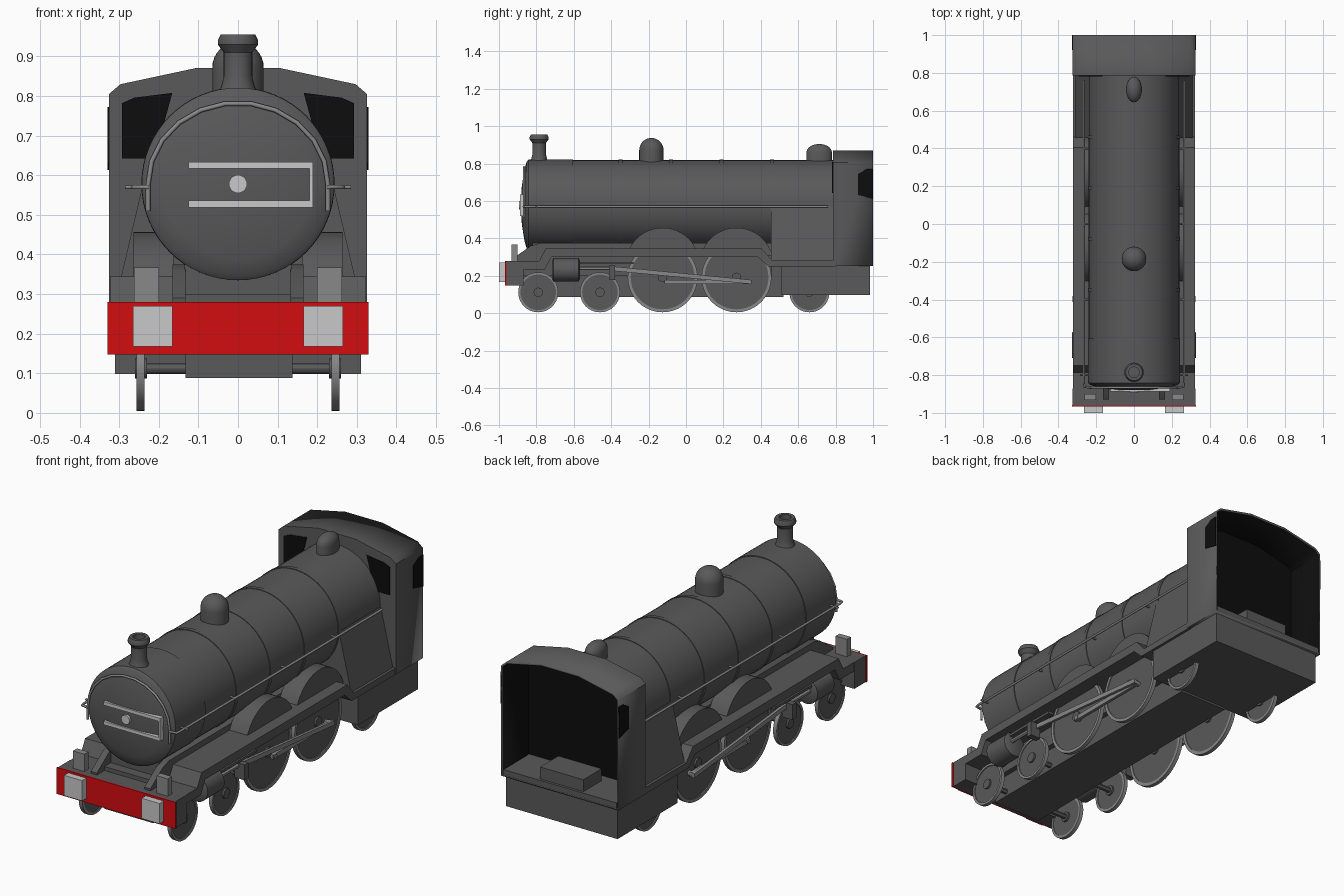
import bpy, bmesh, math
from mathutils import Vector

if "Cube" in bpy.data.objects:
    bpy.data.objects.remove(bpy.data.objects["Cube"])


def material(name, rgb):
    m = bpy.data.materials.new(name)
    m.diffuse_color = (*rgb, 1)
    m.use_nodes = True
    m.node_tree.nodes["Principled BSDF"].inputs["Base Color"].default_value = m.diffuse_color
    return m


GREY = material("dark grey", (0.1, 0.1, 0.1))
STEEL = material("steel grey", (0.25, 0.25, 0.25))
PALE = material("pale grey", (0.58, 0.58, 0.58))
RED = material("red", (0.65, 0.004, 0.005))
BLACK = material("black", (0.004, 0.004, 0.004))


def finish(name, bm, mat, mirror=False):
    bmesh.ops.recalc_face_normals(bm, faces=bm.faces)
    me = bpy.data.meshes.new(name)
    bm.to_mesh(me)
    bm.free()
    ob = bpy.data.objects.new(name, me)
    bpy.context.collection.objects.link(ob)
    me.materials.append(mat)
    if mirror:
        ob.modifiers.new("mirror", 'MIRROR').use_mirror_merge = False
    return ob


def prism(name, pts, axis, a, b, mat=GREY, mirror=False):
    """Extrude a profile along x (points are y, z) or y (points are x, z)."""
    bm = bmesh.new()

    def place(p, t):
        return (t, p[0], p[1]) if axis == 'X' else (p[0], t, p[1])
    r0 = [bm.verts.new(place(p, a)) for p in pts]
    r1 = [bm.verts.new(place(p, b)) for p in pts]
    n = len(pts)
    bm.faces.new(r0)
    bm.faces.new(r1)
    for i in range(n):
        bm.faces.new((r0[i], r0[(i + 1) % n], r1[(i + 1) % n], r1[i]))
    return finish(name, bm, mat, mirror)


def box(name, x0, x1, y0, y1, z0, z1, mat=GREY, mirror=False):
    return prism(name, [(y0, z0), (y1, z0), (y1, z1), (y0, z1)], 'X', x0, x1, mat, mirror)


def lathe(name, profile, center, axis, mat=GREY, n=48, mirror=False, closed=False):
    """Revolve (radius, distance) points about an axis through center."""
    bm = bmesh.new()
    rings = []
    for r, t in profile:
        ring = []
        for i in range(n):
            a = 2 * math.pi * i / n
            u, v = r * math.cos(a), r * math.sin(a)
            co = {'X': (t, u, v), 'Y': (u, t, v), 'Z': (u, v, t)}[axis]
            ring.append(bm.verts.new(Vector(co) + Vector(center)))
        rings.append(ring)
    pairs = list(zip(rings, rings[1:]))
    if closed:
        pairs.append((rings[-1], rings[0]))
    for p, q in pairs:
        for i in range(n):
            j = (i + 1) % n
            bm.faces.new((p[i], p[j], q[j], q[i]))
    if not closed:
        bm.faces.new(rings[0])
        bm.faces.new(rings[-1])
    return finish(name, bm, mat, mirror)


def tube(name, pts, radius, mat=STEEL):
    cu = bpy.data.curves.new(name, 'CURVE')
    cu.dimensions = '3D'
    cu.bevel_depth = radius
    cu.bevel_resolution = 1
    cu.use_fill_caps = True
    sp = cu.splines.new('POLY')
    sp.points.add(len(pts) - 1)
    for p, co in zip(sp.points, pts):
        p.co = (*co, 1)
    cu.materials.append(mat)
    ob = bpy.data.objects.new(name, cu)
    bpy.context.collection.objects.link(ob)


# Boiler, smokebox and bands
CZ = 0.578
lathe("boiler", [(0.24, -0.62), (0.24, 0.79)], (0, 0, CZ), 'Y', n=64)
lathe("smokebox", [(0.01, -0.882), (0.1, -0.878), (0.19, -0.864), (0.232, -0.852),
                   (0.243, -0.842), (0.244, -0.605)], (0, 0, CZ), 'Y', n=64)
for y in (-0.35, -0.08, 0.19, 0.46):
    lathe("boiler_band", [(0.238, y - 0.01), (0.243, y - 0.01), (0.243, y + 0.01),
                          (0.238, y + 0.01)], (0, 0, CZ), 'Y', n=64, closed=True)

# Smokebox door fittings
for z in (0.527, 0.625):
    box("door_strap", -0.125, 0.19, -0.888, -0.862, z - 0.008, z + 0.009, PALE)
box("door_strap_end", 0.181, 0.19, -0.888, -0.862, 0.527, 0.625, PALE)
lathe("door_knob", [(0.023, -0.893), (0.023, -0.87)], (0, 0, CZ), 'Y', PALE, 24)

# Chimney and domes
lathe("chimney", [(0.052, 0.80), (0.042, 0.825), (0.036, 0.85), (0.036, 0.91), (0.051, 0.93),
                  (0.051, 0.94), (0.044, 0.955), (0.028, 0.955), (0.028, 0.93)],
      (0, -0.785, 0), 'Z', n=32)
arc = [(0.065 * math.cos(a), 0.872 + 0.065 * math.sin(a))
       for a in [math.pi / 2 * k / 8 for k in range(8)]] + [(0.003, 0.937)]
lathe("steam_dome", [(0.065, 0.79)] + arc, (0, -0.185, 0), 'Z', n=32)
valve = lathe("valve_cover", [(0.042, 0.79), (0.042, 0.86)]
              + [(0.042 * math.cos(a), 0.86 + 0.045 * math.sin(a))
                 for a in (0.3, 0.6, 0.9, 1.2, 1.5)], (0, 0, 0), 'Z', n=32)
valve.location.y = 0.712
valve.scale.y = 1.62

# Firebox, sloping outward towards the bottom
prism("firebox", [(-0.315, 0.26), (0.315, 0.26), (0.242, 0.57), (-0.242, 0.57)], 'Y', 0.455, 0.79)

# Handrails along the boiler and over the smokebox
for s in (-1, 1):
    tube("side_handrail", [(s * 0.225, -0.868, 0.57), (s * 0.262, -0.862, 0.57),
                           (s * 0.265, -0.84, 0.57), (s * 0.265, 0.76, 0.57)], 0.006)
    tube("handrail_peg", [(s * 0.23, -0.8, 0.57), (s * 0.285, -0.8, 0.57)], 0.005)
    for y in (-0.4, 0.0, 0.4):
        tube("handrail_peg", [(s * 0.23, y, 0.57), (s * 0.268, y, 0.57)], 0.005)
arch = [(0.227 * math.cos(a), -0.866, CZ + 0.205 * math.sin(a))
        for a in [math.pi * k / 11 for k in range(12)]]
tube("front_handrail", [(0.227, -0.866, 0.51)] + arch + [(-0.227, -0.866, 0.51)], 0.006)

# Running board with a raised middle
prism("running_board", [(-0.96, 0.28), (-0.785, 0.28), (-0.75, 0.345), (0.405, 0.345),
                        (0.46, 0.283), (0.8, 0.283), (0.8, 0.25), (0.44, 0.25), (0.385, 0.3),
                        (-0.72, 0.3), (-0.755, 0.235), (-0.96, 0.235)], 'X', -0.323, 0.323)
# Frames and chassis
prism("frame_plate", [(-0.93, 0.27), (-0.93, 0.29), (-0.83, 0.36), (-0.78, 0.375),
                      (0.46, 0.375), (0.46, 0.2), (-0.9, 0.2)], 'X', 0.132, 0.165, GREY, True)
box("saddle", -0.135, 0.135, -0.82, 0.46, 0.25, 0.375)
box("chassis", -0.132, 0.138, -0.87, 0.52, 0.088, 0.3)
box("rear_chassis", -0.31, 0.31, 0.51, 0.985, 0.098, 0.255)

# Front beam with red face, buffers and lamp brackets
box("front_beam", -0.325, 0.325, -0.96, -0.87, 0.147, 0.28)
box("beam_face", -0.329, 0.329, -0.967, -0.959, 0.147, 0.28, RED)
box("buffer", 0.165, 0.265, -1.0, -0.966, 0.168, 0.27, PALE, True)
box("lamp_bracket", 0.2, 0.263, -0.932, -0.9, 0.275, 0.367, STEEL, True)


# Wheels: pale tyre, dark disc, axle
def wheel(name, y, r):
    w = 0.012 if r < 0.15 else 0.016
    c = (0, y, r + 0.005)
    lathe(name + "_tyre", [(r - w, 0.236), (r, 0.236), (r, 0.256), (r - w, 0.256)],
          c, 'X', STEEL, 40, True, True)
    lathe(name + "_disc", [(r - w + 0.001, 0.239), (r - w + 0.001, 0.251)], c, 'X', GREY, 40, True)
    lathe(name + "_hub", [(0.025, 0.23), (0.025, 0.26)], c, 'X', GREY, 16, True)
    lathe(name + "_axle", [(0.013, -0.235), (0.013, 0.235)], c, 'X', GREY, 12)


for y in (-0.79, -0.46, 0.66):
    wheel("small_wheel", y, 0.107)
for y in (-0.125, 0.27):
    wheel("driving_wheel", y, 0.187)
    # Splasher over each driving wheel
    pts = [(y + 0.197 * math.cos(a), 0.26 + 0.197 * math.sin(a))
           for a in [0.25 + (math.pi - 0.5) * k / 20 for k in range(21)]]
    prism("splasher", pts, 'X', 0.163, 0.264, GREY, True)

# Cylinders and rods
lathe("cylinder", [(0.05, -0.715), (0.063, -0.708), (0.063, -0.575), (0.05, -0.568)],
      (0.265, 0, 0.232), 'Y', GREY, 32, True)
lathe("piston_rod", [(0.01, -0.58), (0.01, -0.39)], (0.285, 0, 0.24), 'Y', STEEL, 12, True)
box("crosshead", 0.268, 0.325, -0.412, -0.38, 0.178, 0.255, GREY, True)
box("crosshead_guide", 0.27, 0.3, -0.57, -0.28, 0.262, 0.275, GREY, True)
prism("connecting_rod", [(-0.41, 0.228), (-0.41, 0.252), (0.35, 0.178), (0.35, 0.156)],
      'X', 0.278, 0.292, STEEL, True)
box("coupling_rod", 0.262, 0.276, -0.115, 0.345, 0.155, 0.178, STEEL, True)
for y in (-0.1, 0.335):
    lathe("crank_pin", [(0.012, 0.25), (0.012, 0.28)], (0, y, 0.167), 'X', STEEL, 12, True)

# Cab shell, open at the rear with black lining
half = [(0.326, 0.252), (0.326, 0.805), (0.297, 0.83), (0.105, 0.871)]
cab = prism("cab", half + [(-x, z) for x, z in reversed(half)], 'Y', 0.785, 1.0)
bm = bmesh.new()
bm.from_mesh(cab.data)
bmesh.ops.delete(bm, geom=[f for f in bm.faces if f.normal.y > 0.9], context='FACES_ONLY')
bm.to_mesh(cab.data)
bm.free()
cab.data.materials.append(BLACK)
sol = cab.modifiers.new("lining", 'SOLIDIFY')
sol.thickness, sol.offset, sol.material_offset = 0.01, -1, 1

# Cab floor and rear locker
box("cab_floor", -0.314, 0.314, 0.797, 0.998, 0.258, 0.285)
box("cab_locker", -0.12, 0.12, 0.84, 0.985, 0.28, 0.345)
# Windows
prism("front_window", [(0.293, 0.642), (0.215, 0.642), (0.19, 0.72), (0.166, 0.808),
                       (0.262, 0.796), (0.293, 0.782)], 'Y', 0.781, 0.787, BLACK, True)
prism("side_window", [(0.92, 0.632), (1.0, 0.613), (1.0, 0.772), (0.965, 0.77), (0.92, 0.745)],
      'X', 0.322, 0.329, BLACK, True)

# Smooth shading on round parts
bpy.ops.object.select_all(action='DESELECT')
for ob in bpy.context.scene.objects:
    if ob.type == 'MESH':
        ob.select_set(True)
        bpy.context.view_layer.objects.active = ob
bpy.ops.object.shade_smooth_by_angle(angle=math.radians(30))
